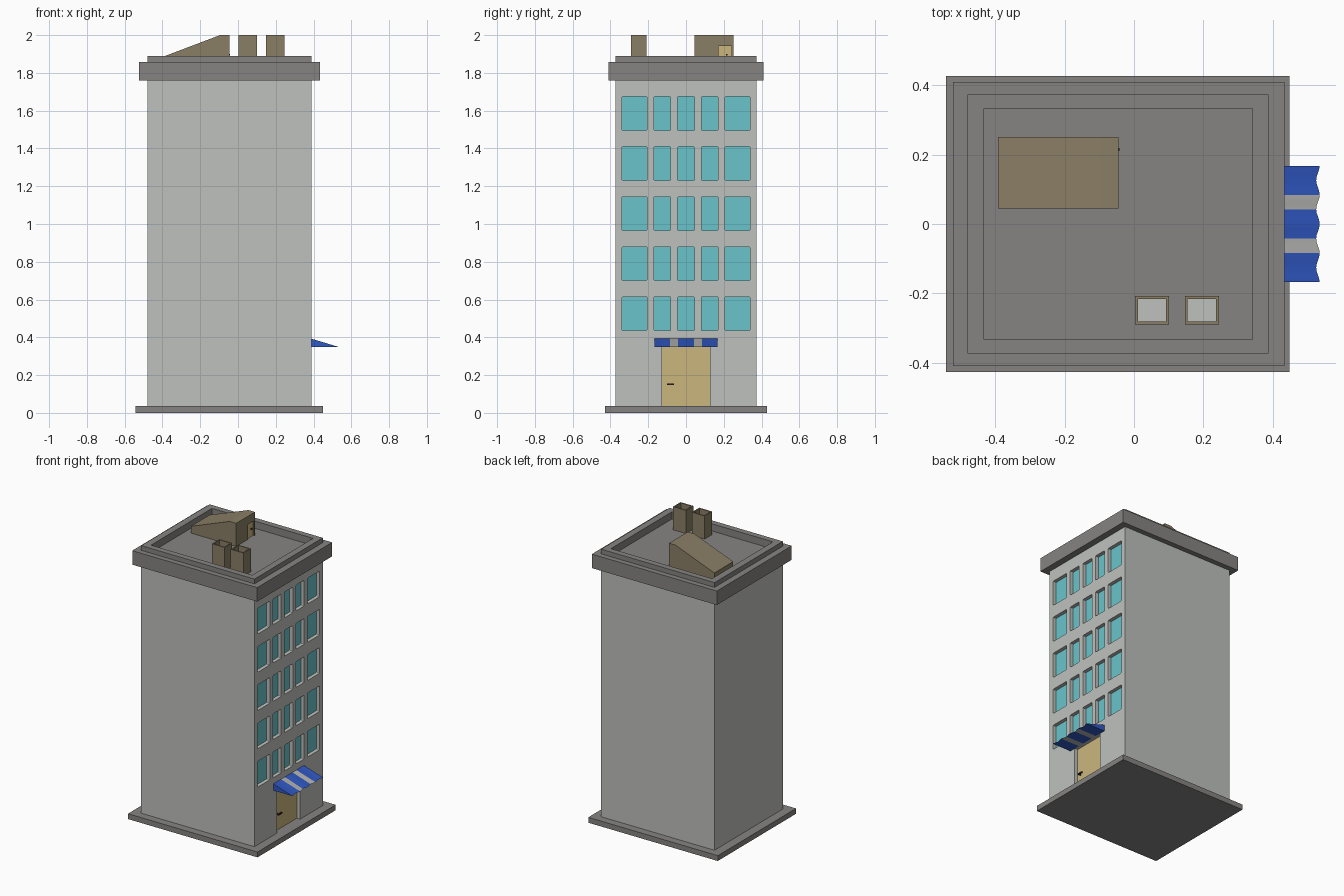
import bpy, bmesh, math

if "Cube" in bpy.data.objects:
    bpy.data.objects.remove(bpy.data.objects["Cube"], do_unlink=True)


def material(name, r, g, b):
    """Flat material from sRGB bytes, stored as linear values."""
    lin = [((c / 255 + 0.055) / 1.055) ** 2.4 for c in (r, g, b)] + [1]
    m = bpy.data.materials.new(name)
    m.use_nodes = True
    m.diffuse_color = lin
    m.node_tree.nodes["Principled BSDF"].inputs["Base Color"].default_value = lin
    return m


WALL = material("wall_grey", 190, 193, 188)
TRIM = material("trim_grey", 134, 132, 130)
GLASS = material("window_teal", 106, 196, 203)
DOOR = material("door_tan", 203, 182, 124)
BROWN = material("roof_brown", 138, 126, 102)
BLUE = material("awning_blue", 48, 88, 196)
STRIPE = material("awning_grey", 180, 180, 178)
METAL = material("handle_dark", 60, 48, 36)


def finish(name, bm, *mats):
    bmesh.ops.recalc_face_normals(bm, faces=bm.faces)
    mesh = bpy.data.meshes.new(name)
    bm.to_mesh(mesh)
    bm.free()
    for m in mats:
        mesh.materials.append(m)
    obj = bpy.data.objects.new(name, mesh)
    bpy.context.scene.collection.objects.link(obj)
    return obj


def loft(bm, rects, top_index=0):
    """Bridge rectangles (x0, x1, y0, y1, z) in order and cap both ends."""
    rings = [[bm.verts.new(p) for p in ((x0, y0, z), (x1, y0, z), (x1, y1, z), (x0, y1, z))]
             for x0, x1, y0, y1, z in rects]
    bm.faces.new(rings[0][::-1])
    for a, b in zip(rings, rings[1:]):
        for i in range(4):
            j = (i + 1) % 4
            bm.faces.new((a[i], a[j], b[j], b[i]))
    bm.faces.new(rings[-1]).material_index = top_index


def box(bm, x0, x1, y0, y1, z0, z1):
    loft(bm, [(x0, x1, y0, y1, z0), (x0, x1, y0, y1, z1)])


def carve(obj, cutter_bm):
    """Cut recesses into an object, then drop the cutter."""
    cutter = finish("recess_cutter", cutter_bm, *obj.data.materials)
    cutter.hide_render = True
    mod = obj.modifiers.new("recess", "BOOLEAN")
    mod.operation, mod.solver, mod.object = "DIFFERENCE", "EXACT", cutter
    bpy.context.view_layer.objects.active = obj
    bpy.ops.object.modifier_apply(modifier=mod.name)
    bpy.data.objects.remove(cutter, do_unlink=True)


def paint_recess(obj, x, rule):
    """Colour the faces lying on the back plane of the recesses."""
    for p in obj.data.polygons:
        if abs(p.normal.x) > 0.9 and abs(p.center.x - x) < 0.002:
            p.material_index = rule(p.center)


X0, X1, Y, FLOOR = -0.48, 0.388, 0.374, 1.84
BACK = X1 - 0.025

# Ground slab
bm = bmesh.new()
box(bm, -0.543, 0.449, -0.428, 0.428, 0, 0.037)
finish("base_slab", bm, TRIM)

# Tower with recessed windows and doorway
bm = bmesh.new()
box(bm, X0, X1, -Y, Y, 0.037, 1.76)
tower = finish("tower", bm, WALL, GLASS, DOOR)
bm = bmesh.new()
columns = [(-0.339, -0.206), (-0.17, -0.081), (-0.045, 0.045), (0.081, 0.17), (0.206, 0.339)]
for row in range(5):
    z = 0.436 + 0.265 * row
    for a, b in columns:
        box(bm, BACK, X1 + 0.05, a, b, z, z + 0.178)
corners = [e for e in bm.edges if abs(e.verts[0].co.x - e.verts[1].co.x) > 0.01]
bmesh.ops.bevel(bm, geom=corners, offset=0.006, segments=2, affect="EDGES", profile=0.5)
box(bm, BACK, X1 + 0.05, -0.126, 0.126, 0.02, 0.35)
carve(tower, bm)
paint_recess(tower, BACK, lambda c: 1 if c.z > 0.4 else 2)

# Cornice, parapet and sunken roof in one loft
bm = bmesh.new()
outer = (-0.523, 0.434, -0.41, 0.41)
step = (X0, X1, -Y, Y)
inner = (-0.433, 0.342, -0.333, 0.333)
loft(bm, [(*outer, 1.76), (*outer, 1.857), (*step, 1.857), (*step, 1.89),
          (*inner, 1.89), (*inner, FLOOR)])
finish("cornice_and_roof", bm, TRIM)

# Hollow chimneys
for name, x in (("left_chimney", 0.147), ("right_chimney", 0.003)):
    bm = bmesh.new()
    rim = (x, x + 0.098, -0.29, -0.208)
    hole = (x + 0.008, x + 0.09, -0.282, -0.216)
    loft(bm, [(*rim, FLOOR), (*rim, 2), (*hole, 2), (*hole, FLOOR + 0.01)], 1)
    finish(name, bm, BROWN, WALL)

# Roof stair shed with sloping top and recessed door
bm = bmesh.new()
profile = [(-0.393, FLOOR), (-0.045, FLOOR), (-0.045, 2), (-0.095, 2), (-0.393, 1.887)]
side = bm.faces.new([bm.verts.new((x, 0.045, z)) for x, z in profile])
ext = bmesh.ops.extrude_face_region(bm, geom=[side])
bmesh.ops.translate(bm, vec=(0, 0.206, 0),
                    verts=[v for v in ext["geom"] if isinstance(v, bmesh.types.BMVert)])
shed = finish("stair_shed", bm, BROWN, DOOR)
bm = bmesh.new()
box(bm, -0.053, 0, 0.172, 0.24, FLOOR - 0.02, 1.943)
carve(shed, bm)
paint_recess(shed, -0.053, lambda c: 1)

# Door handles
bm = bmesh.new()
box(bm, BACK, BACK + 0.015, -0.1, -0.092, 0.147, 0.156)
box(bm, BACK + 0.013, BACK + 0.021, -0.101, -0.064, 0.147, 0.156)
finish("door_handle", bm, METAL)
bm = bmesh.new()
box(bm, -0.053, -0.042, 0.211, 0.219, 1.893, 1.901)
finish("shed_door_knob", bm, METAL)

# Striped awning wedge with a scalloped lip
bm = bmesh.new()
STEP, HALF = 0.0105, 16
slices = []
for i in range(-HALF, HALF + 1):
    tip = 0.531 + 0.005 * math.cos(math.pi * i / 4)
    slices.append([bm.verts.new((x, i * STEP, z))
                   for x, z in ((X1, 0.393), (X1, 0.348), (tip, 0.348))])
for n, (a, b) in enumerate(zip(slices, slices[1:])):
    striped = 4 <= abs(n + 0.5 - HALF) < 8
    for i in range(3):
        j = (i + 1) % 3
        bm.faces.new((a[i], a[j], b[j], b[i])).material_index = int(striped)
bm.faces.new(slices[0])
bm.faces.new(slices[-1][::-1])
finish("awning", bm, BLUE, STRIPE)
